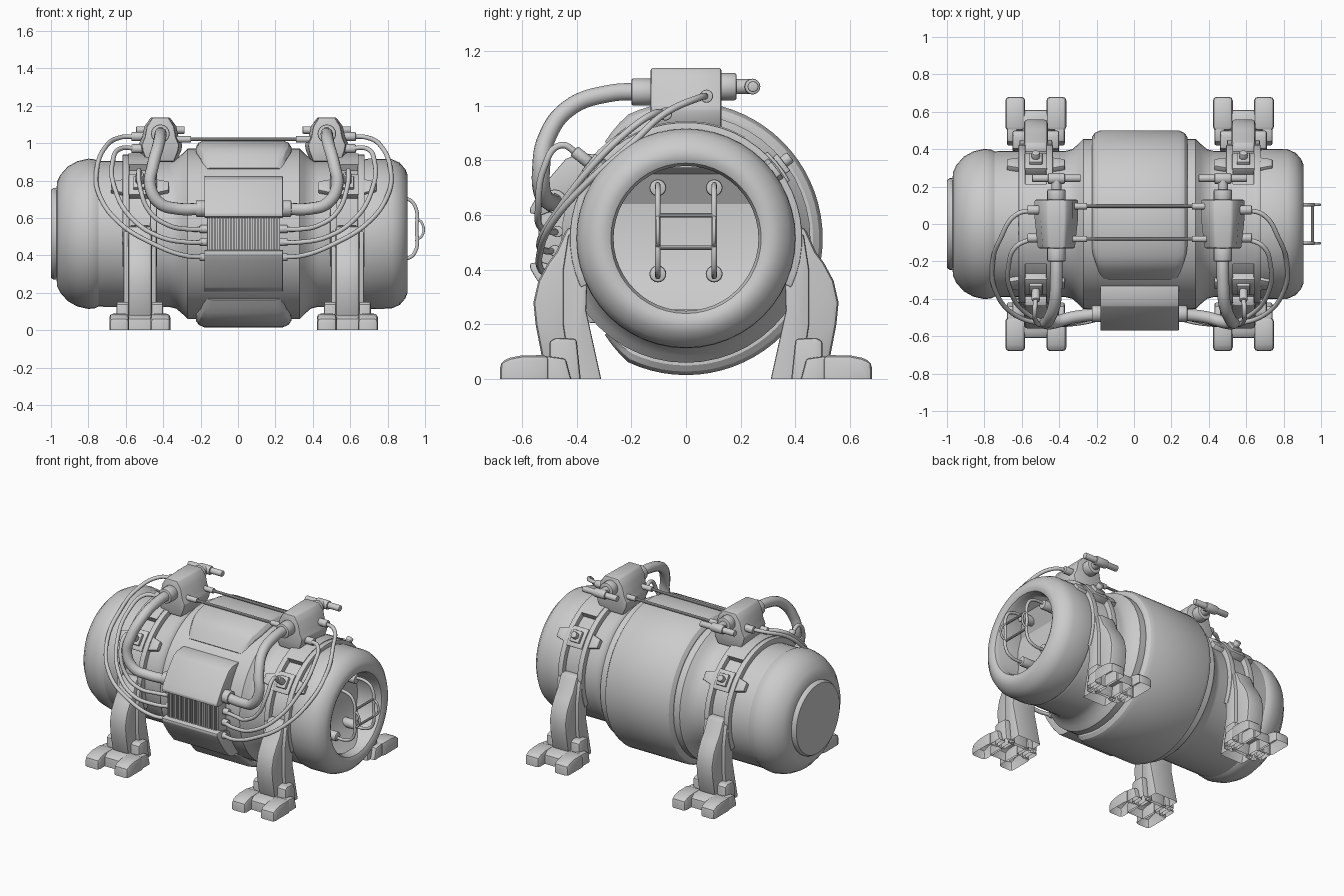
import bpy, bmesh, math
from mathutils import Vector, Matrix

if "Cube" in bpy.data.objects:
    bpy.data.objects.remove(bpy.data.objects["Cube"])

CX, CZ = 0.03, 0.515   # symmetry plane and tank axis


def finish(name, bm, bevel=0.0, angle=28, seg=2):
    bmesh.ops.recalc_face_normals(bm, faces=bm.faces)
    # feet are open underneath
    under = [f for f in bm.faces if all(v.co.z < 1e-4 for v in f.verts)]
    bmesh.ops.delete(bm, geom=under, context='FACES')
    if bevel:
        edges = [e for e in bm.edges if e.is_manifold and e.calc_face_angle(0) > 0.45]
        bmesh.ops.bevel(bm, geom=edges, offset=bevel, segments=seg, profile=0.5,
                        affect='EDGES', clamp_overlap=True)
    me = bpy.data.meshes.new(name)
    bm.to_mesh(me)
    bm.free()
    me.polygons.foreach_set("use_smooth", [True] * len(me.polygons))
    me.set_sharp_from_angle(angle=math.radians(angle))
    ob = bpy.data.objects.new(name, me)
    bpy.context.collection.objects.link(ob)
    return ob


def loft(name, rings, cap=True, bevel=0.0, closed=True):
    bm = bmesh.new()
    vs = [[bm.verts.new(p) for p in r] for r in rings]
    n = len(rings[0])
    for a, b in zip(vs, vs[1:]):
        for i in range(n if closed else n - 1):
            j = (i + 1) % n
            bm.faces.new((a[i], a[j], b[j], b[i]))
    if cap:
        bm.faces.new(vs[0])
        bm.faces.new(vs[-1])
    return finish(name, bm, bevel)


def prism_x(name, yz, x0, x1, bevel=0.0):
    return loft(name, [[(x, y, z) for y, z in yz] for x in (x0, x1)], bevel=bevel)


def box(name, x0, x1, y0, y1, z0, z1, bevel=0.0):
    return prism_x(name, [(y0, z0), (y1, z0), (y1, z1), (y0, z1)], x0, x1, bevel)


def polar(x, r, deg):
    a = math.radians(deg)
    return (x, r * math.cos(a), CZ + r * math.sin(a))


def arc_block(name, x0, x1, r0, r1, a0, a1, bevel=0.0):
    n = max(1, round(abs(a1 - a0) / 7))
    rings = []
    for i in range(n + 1):
        a = a0 + (a1 - a0) * i / n
        rings.append([polar(x0, r0, a), polar(x0, r1, a), polar(x1, r1, a), polar(x1, r0, a)])
    return loft(name, rings, bevel=bevel)


def lathe(name, prof, seg=48):
    rings = [[polar(x, r, 360 * i / seg) for i in range(seg)] for x, r in prof]
    return loft(name, rings)


def cyl(name, p, q, r, seg=16, bevel=0.0):
    p, q = Vector(p), Vector(q)
    d = q - p
    m = Matrix.Translation((p + q) / 2) @ d.to_track_quat('Z', 'Y').to_matrix().to_4x4()
    bm = bmesh.new()
    bmesh.ops.create_cone(bm, cap_ends=True, segments=seg, radius1=r, radius2=r,
                          depth=d.length, matrix=m)
    return finish(name, bm, bevel)


def tube(name, pts, r):
    cu = bpy.data.curves.new(name, 'CURVE')
    cu.dimensions = '3D'
    cu.bevel_depth, cu.bevel_resolution, cu.resolution_u = r, 3, 8
    cu.use_fill_caps = True
    sp = cu.splines.new('BEZIER')
    sp.bezier_points.add(len(pts) - 1)
    for b, p in zip(sp.bezier_points, pts):
        b.co = p
        b.handle_left_type = b.handle_right_type = 'AUTO'
    ob = bpy.data.objects.new(name, cu)
    bpy.context.collection.objects.link(ob)
    return ob


# Tank shell: closed end plate on the left, open port on the right
lathe("tank_shell", [
    (-1.0, .235), (-.985, .245), (-.97, .245), (-.967, .28), (-.95, .315), (-.91, .36), (-.86, .388),
    (-.80, .402), (-.765, .398), (-.745, .388), (-.72, .39), (-.37, .39), (-.33, .40), (-.295, .43),
    (-.27, .455), (.33, .455), (.355, .43), (.39, .40), (.43, .39), (.64, .39), (.655, .385),
    (.67, .397), (.70, .402), (.82, .40), (.865, .38), (.895, .345), (.905, .32), (.905, .295),
    (.895, .275), (.87, .265), (.66, .265)])

# Raised middle band, open at the front with tapered lips
rings = []
for i in range(53):
    a = -130 + 260 * i / 52
    left = 130 - abs(a)
    w = min(1.0, 0.80 + left / 22 * 0.2)
    h = min(1.0, 0.35 + left / 15 * 0.65)
    rings.append([polar(CX + x * w, .44 + r * h, a) for x, r in
                  [(-.255, 0), (-.255, .025), (-.24, .047), (-.21, .06),
                   (.21, .06), (.24, .047), (.255, .025), (.255, 0)]])
loft("middle_band", rings)

# Recess trough and grab handles in the port
trough = [(.84, .775), (.78, .75), (.72, .64), (.72, .44), (.78, .32), (.84, .255)]
loft("port_trough", [[(x, y, z) for x, z in trough] for y in (-.265, .265)],
     cap=False, closed=False)
for y in (-.103, .103):
    tube("port_handle", [(.75, y, .70), (.91, y, .70), (.948, y, .66), (.955, y, .54),
                         (.948, y, .42), (.91, y, .385), (.75, y, .385)], .010)
    tube("port_handle_bail", [(.953, y, .60), (.985, y, .57), (.987, y, .51), (.953, y, .48)], .007)
    for z in (.70, .385):
        cyl("handle_knob", (.73, y, z), (.83, y, z), .031, bevel=.008)
for z in (.60, .48):
    cyl("port_handle_bar", (.955, -.103, z), (.955, .103, z), .008, seg=10)

# Front radiator: core, fins and two curved hoods
box("radiator_core", CX - .195, CX + .195, -.53, -.40, .36, .67, .006)
for i in range(22):
    x = CX - .178 + .356 * i / 21
    box("radiator_fin", x - .005, x + .005, -.54, -.51, .405, .615)
hood = [(-.30, .80), (-.31, .825), (-.40, .822), (-.44, .805), (-.50, .735), (-.55, .66),
        (-.57, .625), (-.57, .607), (-.53, .60), (-.42, .64)]
for s in (1, -1):
    prism_x("radiator_hood", [(y, CZ + s * (z - CZ)) for y, z in hood], CX - .21, CX + .21, .004)

# Rods joining the two valve boxes
for y in (-.08, .095):
    cyl("tie_rod", (CX - .34, y, 1.02), (CX + .34, y, 1.02), .009, seg=10)

for s in (-1, 1):
    def P(x, y, z):
        return (CX + s * x, y, z)

    # Valve box with saddle, bosses and T-handle
    half = [(.085, .90), (.11, .955), (.118, .99), (.098, 1.03), (.085, 1.09), (.05, 1.138)]
    prof = half + [(-x, z) for x, z in reversed(half)]
    loft("valve_box", [[P(.445 + x * k, y, z) for x, z in prof]
                       for y, k in ((-.13, .85), (.03, 1), (.13, 1))], bevel=.010)
    cyl("valve_front_boss", P(.445, -.20, 1.05), P(.445, -.12, 1.05), .05, bevel=.008)
    cyl("valve_back_boss", P(.445, .12, 1.07), P(.445, .185, 1.07), .05, bevel=.008)
    cyl("valve_stem", P(.445, .18, 1.07), P(.445, .25, 1.07), .027)
    cyl("t_handle_hub", P(.40, .243, 1.07), P(.49, .243, 1.07), .029, bevel=.006)
    cyl("t_handle_bar", P(.315, .245, 1.07), P(.575, .245, 1.07), .02, bevel=.005)
    for y, z in ((.075, 1.035), (-.075, .97)):
        cyl("hose_socket", P(.51, y, z), P(.60, y, z), .024, bevel=.005)
    for y in (-.08, .095):
        cyl("rod_socket", P(.28, y, 1.02), P(.37, y, 1.02), .017)

    # Main pipe and three thin hoses to the radiator
    tube("main_pipe", [P(.445, -.13, 1.05), P(.445, -.28, 1.045), P(.455, -.43, .99),
                       P(.485, -.51, .88), P(.50, -.53, .77), P(.45, -.525, .68),
                       P(.36, -.50, .65), P(.20, -.48, .65)], .033)
    cyl("pipe_collar", P(.18, -.48, .65), P(.255, -.48, .65), .044, bevel=.006)
    tube("outer_hose", [P(.56, .075, 1.035), P(.66, .05, 1.03), P(.745, -.08, .97), P(.785, -.2, .86),
                        P(.77, -.36, .72), P(.66, -.49, .57), P(.48, -.535, .46),
                        P(.32, -.53, .40), P(.19, -.50, .39)], .0125)
    tube("inner_hose", [P(.56, -.075, .97), P(.66, -.12, .97), P(.70, -.22, .90), P(.69, -.36, .76),
                        P(.60, -.48, .60), P(.45, -.535, .50), P(.3, -.515, .47),
                        P(.19, -.48, .47)], .0125)
    tube("strap_hose", [P(.555, -.39, .82), P(.56, -.46, .855), P(.555, -.52, .77), P(.50, -.54, .63),
                        P(.40, -.535, .56), P(.3, -.495, .54), P(.19, -.47, .54)], .0125)
    for y, z in ((-.50, .39), (-.48, .47), (-.47, .54)):
        cyl("radiator_socket", P(.17, y, z), P(.235, y, z), .021, bevel=.004)

    # Strap over the tank: two rails and a broad crown
    lx = CX + s * .555
    for t in (-1, 1):
        arc_block("strap_rail", lx + t * .055, lx + t * .092, .36, .425, -25, 205, .005)
    arc_block("strap_crown", lx - .06, lx + .06, .36, .429, 60, 120)

    for t in (-1, 1):
        def ang(a):
            return a if t > 0 else 180 - a

        # Strap bridge with windows either side, knob and side lugs
        arc_block("strap_bridge", lx - .06, lx + .06, .36, .435, ang(29), ang(47), .005)
        arc_block("knob_pad", lx - .035, lx + .035, .42, .455, ang(33), ang(43), .005)
        cyl("strap_knob", polar(lx, .44, ang(38)), polar(lx, .485 if t > 0 else .52, ang(38)),
            .022, bevel=.006)
        for u in (-1, 1):
            lug = []
            for x, w in ((.085, 6.5), (.155, 4)):
                lug.append([polar(lx + u * x, r, ang(38 + d)) for r, d in
                            ((.37, -w), (.42, -w), (.42, w), (.37, w))])
            loft("strap_lug", lug, bevel=.005)

        # Leg: back plate, bulging shin, ankle and split toes
        plate = [(.31, 0), (.42, 0), (.45, .2), (.45, .40), (.43, .53), (.36, .53), (.36, .40),
                 (.365, .25)]
        prism_x("leg_plate", [(t * y, z) for y, z in plate], lx - .088, lx + .088, .008)
        shin = [(.38, .56), (.435, .555), (.475, .465), (.505, .425), (.54, .36), (.558, .28),
                (.55, .20), (.525, .07), (.38, .07)]
        prism_x("leg_shin", [(t * y, z) for y, z in shin], lx - .064, lx + .064, .018)
        ankle = [(.385, 0), (.50, 0), (.50, .14), (.475, .152), (.40, .148)]
        toe = [(.50, 0), (.68, 0), (.68, .062), (.645, .078), (.60, .087), (.50, .088)]
        mid = [(.40, 0), (.61, 0), (.61, .062), (.575, .08), (.40, .085)]
        prism_x("middle_toe", [(t * y, z) for y, z in mid], lx - .07, lx + .07, .008)
        for u in (-1, 1):
            prism_x("ankle_block", [(t * y, z) for y, z in ankle], lx + u * .05, lx + u * .125, .012)
            prism_x("side_toe", [(t * y, z) for y, z in toe], lx + u * .057, lx + u * .163, .020)
            prism_x("heel_toe", [(t * y, z) for y, z in
                                 ((.42, 0), (.51, 0), (.51, .085), (.44, .075))],
                    lx + u * .10, lx + u * .155, .010)
